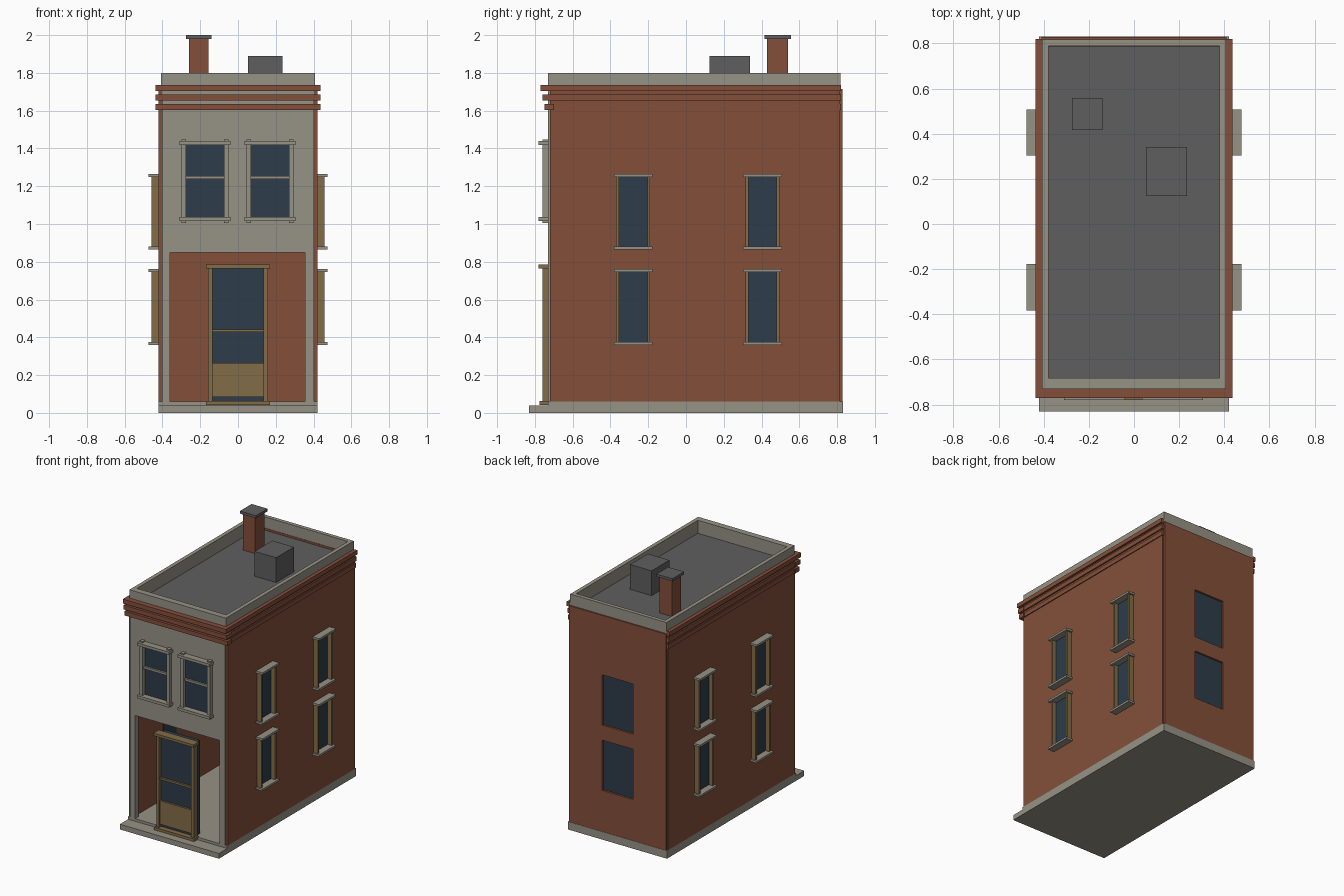
import bpy
import bmesh

cube = bpy.data.objects.get("Cube")
if cube:
    bpy.data.objects.remove(cube, do_unlink=True)


def material(name, r, g, b):
    m = bpy.data.materials.new(name)
    m.use_nodes = True
    m.diffuse_color = (r, g, b, 1)
    m.node_tree.nodes["Principled BSDF"].inputs["Base Color"].default_value = (r, g, b, 1)
    return m


STONE = material("pale stone", .305, .287, .235)
BRICK = material("red brick", .231, .078, .042)
GLASS = material("dark glass", .026, .045, .067)
WOOD = material("ochre wood", .223, .150, .065)
SLATE = material("grey roofing", .114, .114, .114)


def mesh_object(name, bm, mat):
    bmesh.ops.recalc_face_normals(bm, faces=bm.faces[:])
    me = bpy.data.meshes.new(name)
    bm.to_mesh(me)
    bm.free()
    me.materials.append(mat)
    ob = bpy.data.objects.new(name, me)
    bpy.context.collection.objects.link(ob)
    return ob


def box(name, mat, x, y, z):
    """Box from (low, high) ranges on each axis."""
    bm = bmesh.new()
    bmesh.ops.create_cube(bm, size=1)
    for v in bm.verts:
        v.co = [r[0] if c < 0 else r[1] for c, r in zip(v.co, (x, y, z))]
    return mesh_object(name, bm, mat)


def prism(name, mat, profile, depth, axis):
    """Extrude a 2D profile: axis 'y' takes (x, z), axis 'z' takes (x, y)."""
    a, b = depth

    def place(p, d):
        return (p[0], d, p[1]) if axis == "y" else (p[0], p[1], d)
    bm = bmesh.new()
    face = bm.faces.new([bm.verts.new(place(p, a)) for p in profile])
    new = bmesh.ops.extrude_face_region(bm, geom=[face])["geom"]
    offset = (0, b - a, 0) if axis == "y" else (0, 0, b - a)
    bmesh.ops.translate(bm, vec=offset, verts=[g for g in new if isinstance(g, bmesh.types.BMVert)])
    return mesh_object(name, bm, mat)


def cut(target, *ranges):
    cutter = box("cutter", STONE, *ranges)
    cutter.hide_render = True
    mod = target.modifiers.new("opening", "BOOLEAN")
    mod.operation, mod.solver, mod.object = "DIFFERENCE", "EXACT", cutter
    bpy.context.view_layer.objects.active = target
    bpy.ops.object.modifier_apply(modifier=mod.name)
    bpy.data.objects.remove(cutter, do_unlink=True)


# Base and front step
box("base", STONE, (-.42, .42), (-.73, .83), (0, .06))
box("front_step", STONE, (-.42, .42), (-.83, -.73), (0, .04))

# Front wall with the wide ground floor opening
prism("front_wall", STONE, [(-.403, .06), (-.36, .06), (-.36, .85), (.355, .85),
      (.355, .06), (.403, .06), (.403, 1.7), (-.403, 1.7)], (-.73, -.69), "y")

# Side walls, their cornices and windows
for side, s in (("left", 1), ("right", -1)):
    def across(a, b):
        return (min(a * s, b * s), max(a * s, b * s))
    box(side + "_wall", BRICK, across(.385, .42), (-.72, .815), (.06, 1.735))
    for i, out in enumerate((.427, .431, .436)):
        z = 1.603 + i * .05
        box(side + "_cornice", BRICK, across(.41, out), (-.71, .82), (z, z + .033))
    for y in (-.28, .405):
        for z in (.36, .865):
            name = side + "_window_"
            box(name + "glass", GLASS, across(.38, .424), (y - .08, y + .08), (z + .01, z + .39))
            for e in (-1, 1):
                jamb = sorted((y + e * .075, y + e * .09))
                box(name + "jamb", WOOD, across(.41, .457), jamb, (z + .012, z + .385))
            for zz in (z, z + .385):
                box(name + "ledge", STONE, across(.41, .475), (y - .102, y + .102), (zz, zz + .016))

# Back wall with two shallow window recesses
back = box("back_wall", BRICK, (-.41, .41), (.785, .828), (.06, 1.715))
for z in (.375, .875):
    cut(back, (-.13, .13), (.81, .9), (z, z + .385))
    box("back_window_glass", GLASS, (-.13, .13), (.78, .813), (z, z + .385))

# Stepped front cornice
for i, y in enumerate((-.75, -.76, -.77)):
    z = 1.603 + i * .05
    box("front_cornice", BRICK, (-.436, .436), (y, -.70), (z, z + .033))

# Parapet ring and flat roof
parapet = box("parapet", STONE, (-.408, .408), (-.73, .818), (1.68, 1.8))
cut(parapet, (-.378, .378), (-.683, .788), (1.6, 1.9))
box("roof", SLATE, (-.385, .385), (-.69, .795), (1.67, 1.7))

# Rooftop vent box and chimney
box("roof_vent", SLATE, (.053, .235), (.125, .34), (1.69, 1.89))
box("chimney", BRICK, (-.26, -.155), (.43, .54), (1.69, 1.98))
box("chimney_cap", SLATE, (-.275, -.14), (.416, .557), (1.98, 2))

# Upper front sash windows
for x in (-.175, .17):
    box("front_window_glass", GLASS, (x - .105, x + .105), (-.735, -.70), (1.02, 1.43))
    box("front_window_bar", STONE, (x - .105, x + .105), (-.75, -.73), (1.238, 1.255))
    for e in (-1, 1):
        jamb = sorted((x + e * .1, x + e * .125))
        box("front_window_jamb", STONE, jamb, (-.76, -.72), (1.005, 1.448))
    for z in (1.015, 1.418):
        box("front_window_ledge", STONE, (x - .135, x + .135), (-.78, -.72), (z, z + .021))

# Glazed front door in its wooden frame
box("door_glass", GLASS, (-.148, .148), (-.735, -.67), (.06, .775))
box("door_lower_panel", WOOD, (-.138, .138), (-.75, -.73), (.085, .265))
box("door_bar", WOOD, (-.138, .138), (-.75, -.73), (.427, .442))
for e in (-1, 1):
    box("door_jamb", WOOD, sorted((e * .136, e * .158)), (-.76, -.715), (.055, .785))
box("door_head", WOOD, (-.17, .17), (-.78, -.715), (.765, .785))
box("door_sill", WOOD, (-.17, .17), (-.775, -.715), (.043, .063))
